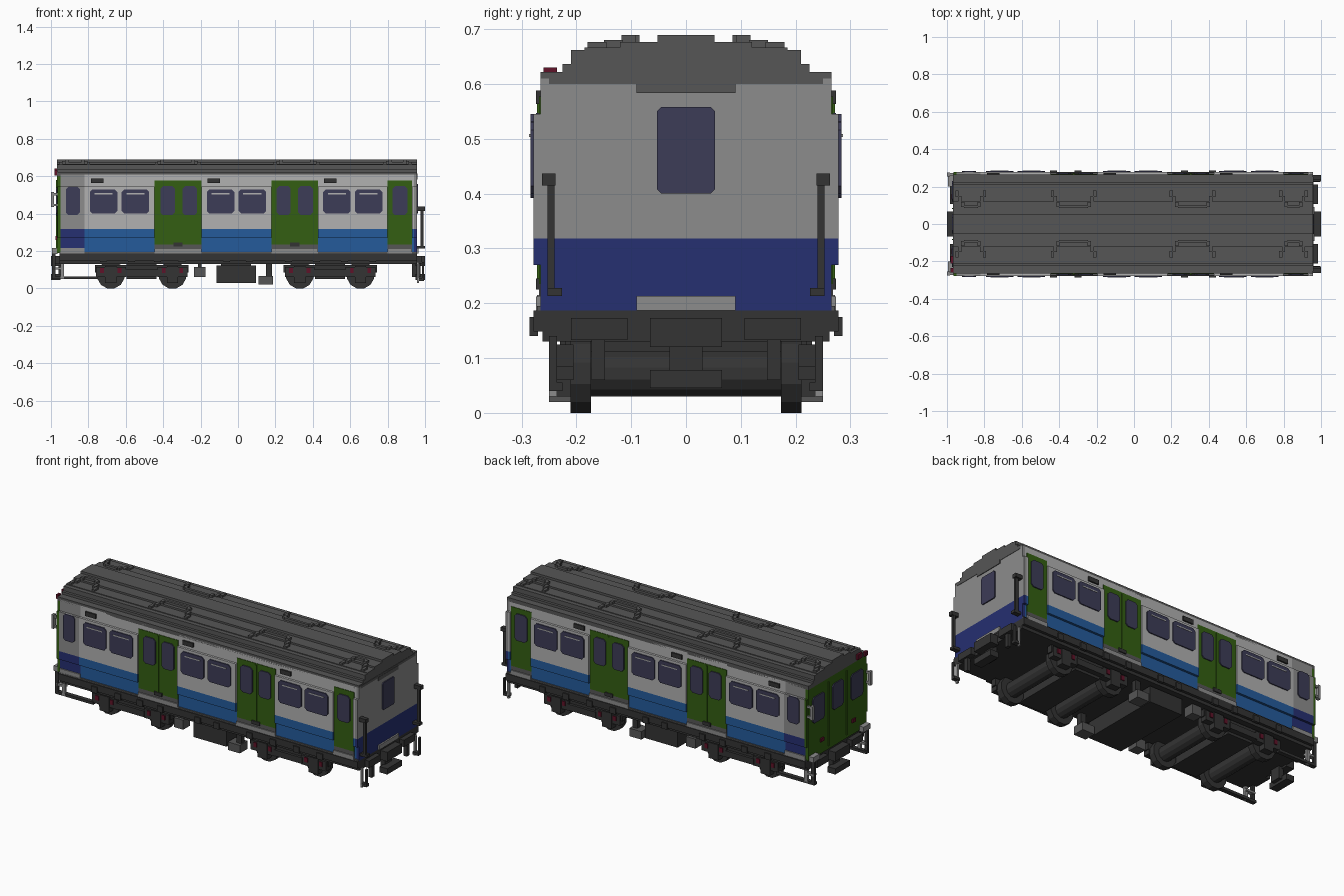
import bpy, bmesh, math
from mathutils import Matrix, Vector

if "Cube" in bpy.data.objects:
    bpy.data.objects.remove(bpy.data.objects["Cube"])

COLOURS = {
    "white": (0.44, 0.44, 0.44), "light_grey": (0.265, 0.265, 0.265),
    "roof_grey": (0.093, 0.093, 0.093), "dark_grey": (0.034, 0.034, 0.034),
    "navy": (0.019, 0.029, 0.166), "blue": (0.018, 0.105, 0.33),
    "green": (0.033, 0.114, 0.006), "window_tint": (0.046, 0.045, 0.095),
    "red": (0.115, 0.006, 0.021),
}
MATS = {}
for name, rgb in COLOURS.items():
    m = bpy.data.materials.new(name)
    m.use_nodes = True
    m.diffuse_color = (*rgb, 1)
    bsdf = m.node_tree.nodes["Principled BSDF"]
    bsdf.inputs["Base Color"].default_value = (*rgb, 1)
    bsdf.inputs["Roughness"].default_value = 0.8
    MATS[name] = m


def finish(name, bm, mats):
    bmesh.ops.recalc_face_normals(bm, faces=bm.faces)
    me = bpy.data.meshes.new(name)
    bm.to_mesh(me)
    bm.free()
    for m in mats:
        me.materials.append(MATS[m])
    ob = bpy.data.objects.new(name, me)
    bpy.context.collection.objects.link(ob)
    return ob


def boxes(name, items, both=False):
    """items: (x0, x1, y0, y1, z0, z1, colour); both adds the copy across y."""
    bm = bmesh.new()
    mats = []
    if both:
        items = items + [(a, b, -d, -c, e, f, m) for a, b, c, d, e, f, m in items]
    for x0, x1, y0, y1, z0, z1, m in items:
        if m not in mats:
            mats.append(m)
        mat = (Matrix.Translation(((x0 + x1) / 2, (y0 + y1) / 2, (z0 + z1) / 2))
               @ Matrix.Diagonal((x1 - x0, y1 - y0, z1 - z0, 1)))
        geo = bmesh.ops.create_cube(bm, size=1, matrix=mat)
        for f in {f for v in geo["verts"] for f in v.link_faces}:
            f.material_index = mats.index(m)
    return finish(name, bm, mats)


def pane(name, u0, u1, z0, z1, level, axis, colour="window_tint", cut=0.014, thick=0.006):
    """Thin plate with clipped corners, at y = level or x = level, facing outward."""
    pts = [(u0 + cut, z0), (u1 - cut, z0), (u1, z0 + cut), (u1, z1 - cut),
           (u1 - cut, z1), (u0 + cut, z1), (u0, z1 - cut), (u0, z0 + cut)]
    bm = bmesh.new()
    vs = [bm.verts.new((u, level, z) if axis == "y" else (level, u, z)) for u, z in pts]
    face = bm.faces.new(vs)
    out = math.copysign(thick, level)
    ext = bmesh.ops.extrude_face_region(bm, geom=[face])
    bmesh.ops.translate(bm, vec=Vector((0, out, 0) if axis == "y" else (out, 0, 0)),
                        verts=[v for v in ext["geom"] if isinstance(v, bmesh.types.BMVert)])
    return finish(name, bm, [colour])


# Body shell: same stepped section everywhere, colours change along the length
DOORS = [(-0.447, -0.195), (0.18, 0.427), (0.80, 0.93)]
PANELS = [(-0.82, -0.447), (-0.195, 0.18), (0.427, 0.80)]
NARROW, WIDE, DOOR_Y = 0.265, 0.278, 0.268


def shell(x0, x1, low, high, z0=0.187):
    rows = [(z0, 0.27, NARROW, low), (0.27, 0.318, WIDE, low),
            (0.318, 0.545, WIDE, high), (0.545, 0.61, NARROW, high)]
    return [(x0, x1, -w, w, a, b, c) for a, b, w, c in rows]


body = []
for a, b in PANELS:
    body += shell(a, b, "blue", "white")
boxes("side_panels", body)
boxes("cab_section", shell(-0.95, -0.82, "navy", "light_grey", 0.215)
      + [(-0.95, -0.82, -0.272, 0.272, 0.187, 0.215, "light_grey")])
boxes("trailing_end_wall", shell(0.942, 0.957, "navy", "light_grey")
      + shell(0.93, 0.942, "blue", "white")
      + [(0.957, 0.966, -0.09, 0.09, 0.187, 0.213, "light_grey"),
         (0.957, 0.961, -0.09, 0.09, 0.583, 0.605, "roof_grey"),
         (0.94, 0.959, -0.25, 0.25, 0.60, 0.615, "roof_grey")])
pane("trailing_end_window", -0.053, 0.053, 0.40, 0.558, 0.957, "x", cut=0.008)

# Sliding doors, sills and centre joints
for i, (a, b) in enumerate(DOORS):
    boxes(f"door_{i + 1}", [
        (a, b, -DOOR_Y, DOOR_Y, 0.235, 0.577, "green"),
        (a, b, -0.265, 0.265, 0.577, 0.61, "white"),
        (a, b, -0.274, 0.274, 0.187, 0.212, "light_grey"),
        (a, b, -0.268, 0.268, 0.212, 0.235, "roof_grey")])
    mid = (a + b) / 2
    if b - a > 0.2:
        boxes(f"door_joint_{i + 1}", [
            (mid - 0.004, mid + 0.004, DOOR_Y, 0.272, 0.235, 0.57, "green"),
            (mid - 0.025, mid + 0.025, DOOR_Y, 0.274, 0.225, 0.245, "dark_grey")], both=True)

# Windows on both sides
side_windows = [(c, c + 0.147) for a, _ in PANELS for c in (a + 0.028, a + 0.198)]
door_windows = [(-0.415, -0.337), (-0.297, -0.219), (0.206, 0.282), (0.322, 0.40), (0.825, 0.905)]
for s, side in ((-1, "right"), (1, "left")):
    for i, (a, b) in enumerate(side_windows):
        pane(f"{side}_side_window_{i + 1}", a, b, 0.40, 0.53, s * WIDE, "y")
    for i, (a, b) in enumerate(door_windows):
        pane(f"{side}_door_window_{i + 1}", a, b, 0.392, 0.547, s * DOOR_Y, "y")
    pane(f"{side}_cab_window", -0.92, -0.845, 0.392, 0.545, s * WIDE, "y")
boxes("window_transoms", [(a + 0.025, b - 0.025, WIDE, 0.286, 0.503, 0.509, "white")
                          for a, b in side_windows], both=True)
boxes("side_vents", [(x, x + 0.066, 0.26, 0.274, 0.563, 0.588, "dark_grey")
                     for x in (-0.785, -0.163, 0.46)], both=True)

# Stepped roof
LAYERS = [(0.60, 0.622, 0.265), (0.622, 0.636, 0.225), (0.636, 0.662, 0.21),
          (0.662, 0.676, 0.12), (0.676, 0.689, 0.052)]
boxes("roof", [(-0.968, 0.957, -w, w, a, b, "roof_grey") for a, b, w in LAYERS]
      + [(-0.968, 0.957, -0.185, 0.185, 0.66, 0.666, "roof_grey")])

# Raised rain strips arching over each door
strips = []
for a, b in ((-0.955, -0.79), (-0.445, -0.20), (0.19, 0.435), (0.775, 0.93)):
    strips.append((a + 0.045, b - 0.045, 0.085, 0.10, 0.67, 0.689, "roof_grey"))
    for e, d in ((a, 1), (b, -1)):
        for k, (y0, y1, top) in enumerate(((0.145, 0.18, 0.676), (0.115, 0.15, 0.68), (0.092, 0.118, 0.689))):
            x0, x1 = sorted((e + d * 0.015 * k, e + d * (0.015 * k + 0.018)))
            strips.append((x0, x1, y0, y1, 0.655, top, "roof_grey"))
boxes("roof_rain_strips", strips, both=True)

# Driving end: green front, windows, lamps and brackets
boxes("cab_front", [(-0.967, -0.95, -0.265, 0.265, 0.19, 0.60, "green"),
                    (-0.964, -0.95, -0.278, 0.278, 0.27, 0.545, "green"),
                    (-0.972, -0.967, -0.085, -0.08, 0.21, 0.58, "green"),
                    (-0.972, -0.967, 0.08, 0.085, 0.21, 0.58, "green")])
pane("cab_centre_window", -0.05, 0.05, 0.40, 0.55, -0.967, "x")
for s, side in ((-1, "right"), (1, "left")):
    lo, hi = sorted((s * 0.12, s * 0.23))
    pane(f"{side}_cab_front_window", lo, hi, 0.39, 0.54, -0.967, "x")
boxes("marker_lamps", [(-0.98, -0.966, -0.21, -0.17, 0.61, 0.64, "red"),
                       (-0.98, -0.966, -0.26, -0.235, 0.605, 0.63, "red"),
                       (-0.975, -0.966, 0.13, 0.16, 0.26, 0.28, "red"),
                       (-0.975, -0.966, -0.16, -0.13, 0.26, 0.28, "red")])
boxes("cab_brackets", [(-1.0, -0.985, 0.255, 0.275, 0.435, 0.515, "light_grey"),
                       (-0.99, -0.96, 0.26, 0.272, 0.44, 0.452, "light_grey"),
                       (-0.99, -0.96, 0.26, 0.272, 0.498, 0.51, "light_grey")], both=True)
boxes("cab_steps", [(-0.995, -0.965, 0.20, 0.26, 0.185, 0.215, "light_grey"),
                    (-0.995, -0.975, 0.235, 0.25, 0.06, 0.19, "dark_grey"),
                    (-0.95, -0.93, 0.235, 0.25, 0.05, 0.14, "light_grey"),
                    (-0.995, -0.75, 0.225, 0.25, 0.05, 0.065, "dark_grey"),
                    (-0.99, -0.93, 0.225, 0.25, 0.10, 0.112, "light_grey")], both=True)

# Safety posts on the trailing end
boxes("safety_posts", [(0.975, 0.992, 0.24, 0.253, 0.215, 0.43, "dark_grey"),
                       (0.955, 1.0, 0.238, 0.263, 0.415, 0.437, "dark_grey"),
                       (0.955, 1.0, 0.226, 0.253, 0.213, 0.228, "dark_grey")], both=True)

# Underframe with headstocks and rib brackets
boxes("underframe", [(-0.955, 0.957, -0.262, 0.262, 0.13, 0.187, "dark_grey"),
                     (-0.955, 0.957, -0.278, 0.278, 0.148, 0.187, "dark_grey"),
                     (-0.955, 0.957, -0.272, 0.272, 0.186, 0.195, "roof_grey")])
boxes("floor_ribs", [(x - 0.018, x + 0.018, 0.27, 0.285, 0.14, 0.175, "dark_grey")
                     for x in (-0.72, -0.57, -0.43, -0.30, -0.06, 0.06, 0.27, 0.42, 0.57, 0.72)], both=True)
boxes("end_boxes", [(0.955, 0.985, 0.107, 0.21, 0.133, 0.173, "dark_grey"),
                    (0.955, 0.975, 0.148, 0.172, 0.06, 0.133, "dark_grey"),
                    (-0.985, -0.955, 0.107, 0.21, 0.133, 0.173, "dark_grey"),
                    (0.957, 0.967, 0.235, 0.25, 0.03, 0.14, "light_grey"),
                    (0.957, 0.995, 0.225, 0.25, 0.04, 0.055, "dark_grey"),
                    (0.985, 0.995, 0.235, 0.25, 0.04, 0.14, "dark_grey")], both=True)
for s, end in ((1, "trailing"), (-1, "cab")):
    spans = [(0.95, 1.0, 0.12, 0.173, 0.066), (0.93, 0.96, 0.06, 0.13, 0.03), (0.95, 1.0, 0.045, 0.078, 0.066)]
    boxes(f"{end}_coupler", [(min(s * a, s * b), max(s * a, s * b), -w, w, z0, z1, "dark_grey")
                             for a, b, z0, z1, w in spans])

# Bogies: side frames, crossbeam, axle boxes, wheels and axles
def cylinder_y(bm, x, y, z, r, depth, sides):
    m = Matrix.Translation((x, y, z)) @ Matrix.Rotation(math.pi / 2, 4, "X") @ Matrix.Rotation(math.pi / sides, 4, "Z")
    bmesh.ops.create_cone(bm, cap_ends=True, segments=sides, radius1=r, radius2=r, depth=depth, matrix=m)


for label, axles in (("cab_end", (-0.68, -0.35)), ("trailing_end", (0.33, 0.655))):
    mid = sum(axles) / 2
    frame = [(mid - 0.25, mid + 0.25, 0.205, 0.235, 0.085, 0.125, "dark_grey"),
             (mid - 0.09, mid + 0.09, 0.20, 0.25, 0.065, 0.10, "dark_grey")]
    red = []
    for x in axles:
        frame += [(x - 0.08, x + 0.08, 0.205, 0.245, 0.06, 0.115, "dark_grey"),
                  (x - 0.03, x + 0.03, 0.21, 0.25, 0.03, 0.12, "dark_grey")]
        for d in (-0.047, 0.047):
            red.append((x + d - 0.01, x + d + 0.01, 0.21, 0.25, 0.082, 0.108, "red"))
    boxes(f"{label}_bogie_frame", frame, both=True)
    boxes(f"{label}_bogie_crossbeam", [(mid - 0.08, mid + 0.08, -0.22, 0.22, 0.05, 0.135, "dark_grey")])
    boxes(f"{label}_axle_box_springs", red, both=True)
    bm = bmesh.new()
    for x in axles:
        cylinder_y(bm, x, 0, 0.072, 0.042, 0.40, 12)
        for y in (-0.192, 0.192):
            cylinder_y(bm, x, y, 0.0725, 0.075, 0.037, 12)
    finish(f"{label}_wheelsets", bm, ["dark_grey"])

# Equipment boxes hung under the floor
boxes("centre_equipment", [(-0.115, 0.095, -0.24, 0.24, 0.03, 0.122, "dark_grey"),
                           (-0.09, 0.07, -0.225, 0.225, 0.12, 0.135, "dark_grey")])
boxes("small_equipment", [(-0.235, -0.175, 0.19, 0.25, 0.06, 0.115, "roof_grey"),
                          (0.11, 0.187, 0.18, 0.25, 0.02, 0.066, "roof_grey"),
                          (0.15, 0.182, 0.20, 0.23, 0.06, 0.135, "dark_grey"),
                          (-0.215, -0.195, 0.21, 0.23, 0.11, 0.135, "dark_grey")], both=True)
